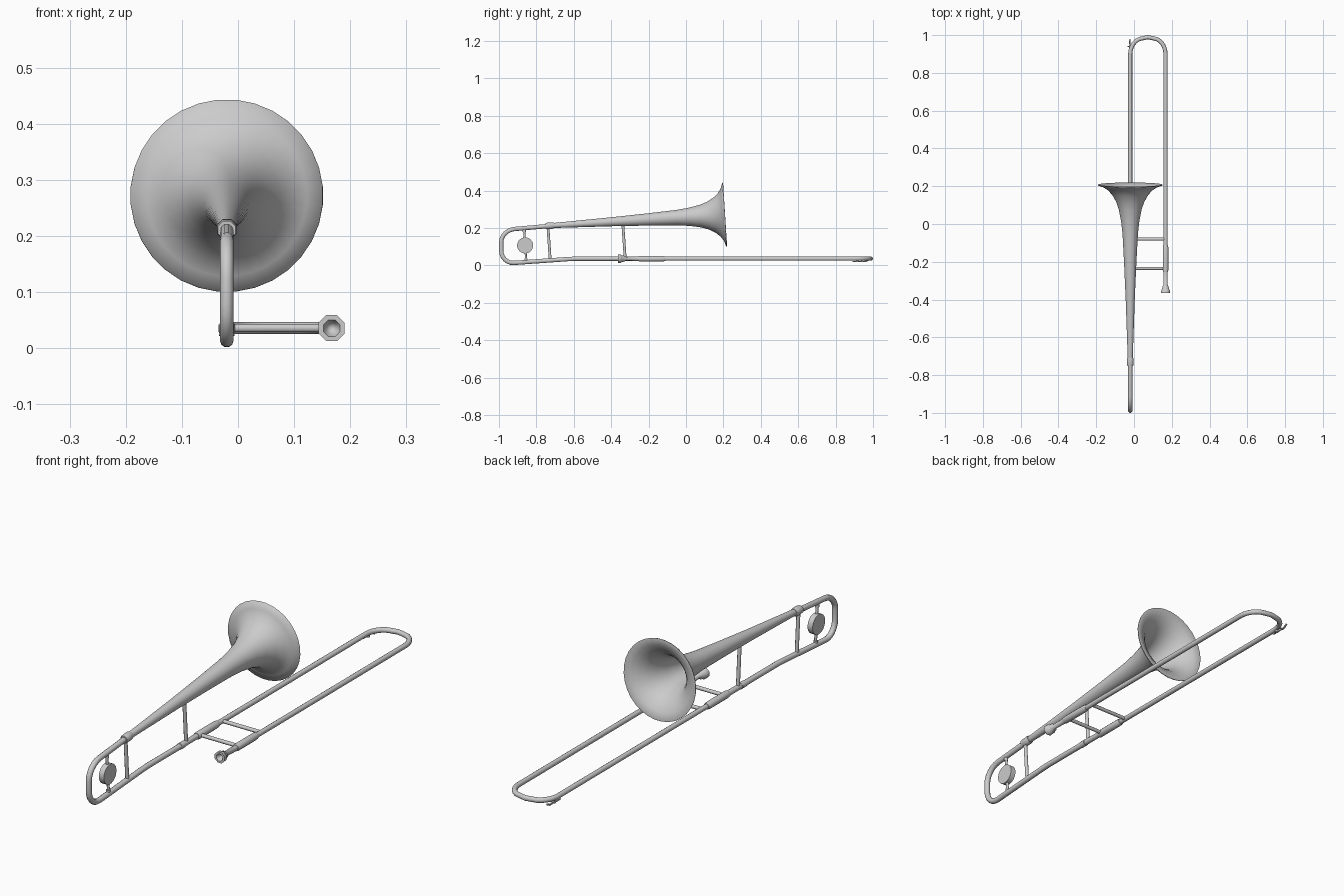
import bpy, bmesh, math
from mathutils import Vector, Matrix

if "Cube" in bpy.data.objects:
    bpy.data.objects.remove(bpy.data.objects["Cube"])

X0, X1, ZS = -0.02, 0.167, 0.036   # bell-side tube, mouthpiece-side tube, slide height


def finish(ob, angle=40):
    bpy.ops.object.select_all(action='DESELECT')
    ob.select_set(True)
    bpy.context.view_layer.objects.active = ob
    bpy.ops.object.shade_smooth_by_angle(angle=math.radians(angle))
    return ob


def lathe(name, start, direction, profile, sides=8, angle=50):
    """Spin (distance, radius) pairs round an axis; radius 0 closes the end."""
    rot = Vector(direction).to_track_quat('Z', 'Y').to_matrix().to_4x4()
    mat = Matrix.Translation(start) @ rot
    bm = bmesh.new()
    rings = []
    for d, r in profile:
        if r == 0:
            rings.append([bm.verts.new(mat @ Vector((0, 0, d)))] * sides)
        else:
            rings.append([bm.verts.new(mat @ Vector((
                r * math.cos(math.tau * (i + .5) / sides),
                r * math.sin(math.tau * (i + .5) / sides), d))) for i in range(sides)])
    for a, b in zip(rings, rings[1:]):
        for i in range(sides):
            j = (i + 1) % sides
            bm.faces.new(list(dict.fromkeys((a[i], a[j], b[j], b[i]))))
    bmesh.ops.recalc_face_normals(bm, faces=bm.faces)
    me = bpy.data.meshes.new(name)
    bm.to_mesh(me)
    bm.free()
    ob = bpy.data.objects.new(name, me)
    bpy.context.collection.objects.link(ob)
    return finish(ob, angle)


def rod(name, a, b, r, sides=8):
    d = Vector(b) - Vector(a)
    n = d.length
    return lathe(name, a, d, [(0, 0), (0, r), (n, r), (n, 0)], sides)


def arc(a, corner, b, n=6):
    """Rounded corner from a to b."""
    a, c, b = Vector(a), Vector(corner), Vector(b)
    return [c + (a - c) * (1 - math.sin(t)) + (b - c) * (1 - math.cos(t))
            for t in (math.pi / 2 * i / n for i in range(n + 1))]


def tube(name, pts, r):
    cu = bpy.data.curves.new(name, 'CURVE')
    cu.dimensions = '3D'
    cu.bevel_depth = r
    cu.bevel_resolution = 3
    cu.use_fill_caps = True
    sp = cu.splines.new('POLY')
    sp.points.add(len(pts) - 1)
    for p, co in zip(sp.points, pts):
        p.co = (*co, 1)
    ob = bpy.data.objects.new(name, cu)
    bpy.context.collection.objects.link(ob)
    bpy.ops.object.select_all(action='DESELECT')
    ob.select_set(True)
    bpy.context.view_layer.objects.active = ob
    bpy.ops.object.convert(target='MESH')
    return finish(bpy.context.object, 50)


# Flared bell: outer wall, rim, then inner wall
b0, b1 = Vector((X0, -0.75, 0.211)), Vector((X0, 0.208, 0.272))
axis = b1 - b0
L = axis.length
outer = [(0, .012), (.35, .024), (.55, .033), (.70, .041), (.77, .049), (.83, .061),
         (.87, .075), (.905, .095), (.93, .117), (.947, .143), (L - .004, .171)]
inner = [(d + .003, r - .003) for d, r in reversed(outer[1:-1])]
lathe("bell", b0, axis, outer + [(L, .172), (L + .001, .169)] + inner, 32, 60)

# Collar where the bell meets the tuning bow
lathe("bell_collar", b0, axis, [(0, 0), (0, .017), (.012, .019), (.034, .019), (.045, .016), (.045, 0)])

# Tuning bow and lower neck running into the slide
path = [Vector((X0, -0.72, 0.212))]
path += arc((X0, -0.915, 0.195), (X0, -0.988, 0.189), (X0, -0.988, 0.125))
path += arc((X0, -0.988, 0.08), (X0, -0.988, 0.009), (X0, -0.92, 0.0135))
path += [(X0, -0.63, 0.034), (X0, -0.59, ZS), (X0, -0.15, ZS)]
tube("tuning_bow", path, 0.012)

# Hand slide with its U-shaped end
mid = (X0 + X1) / 2
path = [(X0, -0.25, ZS)]
path += arc((X0, 0.90, ZS), (X0, 0.975, ZS), (X0 + .06, 0.982, ZS))
path += [(mid, 0.989, ZS)]
path += arc((X1 - .06, 0.982, ZS), (X1, 0.975, ZS), (X1, 0.90, ZS))
path += [(X1, -0.25, ZS)]
tube("hand_slide", path, 0.011)

# Slide sleeves and cross braces
for side, x in (("left", X0), ("right", X1)):
    lathe("slide_sleeve_" + side, (x, -0.255, ZS), (0, 1, 0),
          [(0, 0), (0, .014), (.01, .016), (.13, .016), (.145, .013), (.145, 0)])
for i, y in enumerate((-0.235, -0.08)):
    rod(f"slide_brace_{i + 1}", (X0, y, ZS), (X1, y, ZS), 0.008)

# Mouthpiece: shank, cup, rim and hollow
lathe("mouthpiece", (X1, -0.24, ZS), (0, -1, 0),
      [(0, 0), (0, .013), (.082, .011), (.09, .017), (.105, .02), (.108, .024),
       (.124, .025), (.124, .016), (.11, .011), (.098, 0)])
lathe("neck_collar", (X0, -0.37, ZS), (0, 1, 0),
      [(0, 0), (0, .014), (.03, .014), (.03, 0)])

# Upright bell braces
rod("bell_brace_rear", (X0, -0.738, 0.205), (X0, -0.726, 0.03), 0.008)
rod("bell_brace_front", (X0, -0.338, 0.225), (X0, -0.325, ZS), 0.008)

# Balance weight on its rod
rod("weight_rod", (X0, -0.866, 0.198), (X0, -0.854, 0.02), 0.006)
for i, (y, z) in enumerate(((-0.865, 0.178), (-0.856, 0.036))):
    rod(f"weight_foot_{i + 1}", (X0, y, z), (X0, y, z + (.014 if i == 0 else -.014)), 0.009)
rod("balance_weight", (X0 - .012, -0.86, 0.107), (X0 + .012, -0.86, 0.107), 0.043, 20)

# Water key near the end of the slide
rod("water_key_lever", (X0 - .004, 0.89, 0.021), (X0 - .002, 0.965, 0.021), 0.003, 6)
rod("water_key_spout", (X0, 0.915, 0.018), (X0, 0.915, 0.03), 0.007)
rod("water_key_hinge", (X0 - .014, 0.94, 0.026), (X0 + .014, 0.94, 0.026), 0.004, 6)
rod("water_key_thumb", (X0 - .003, 0.955, 0.021), (X0 - .001, 0.978, 0.03), 0.004, 6)
